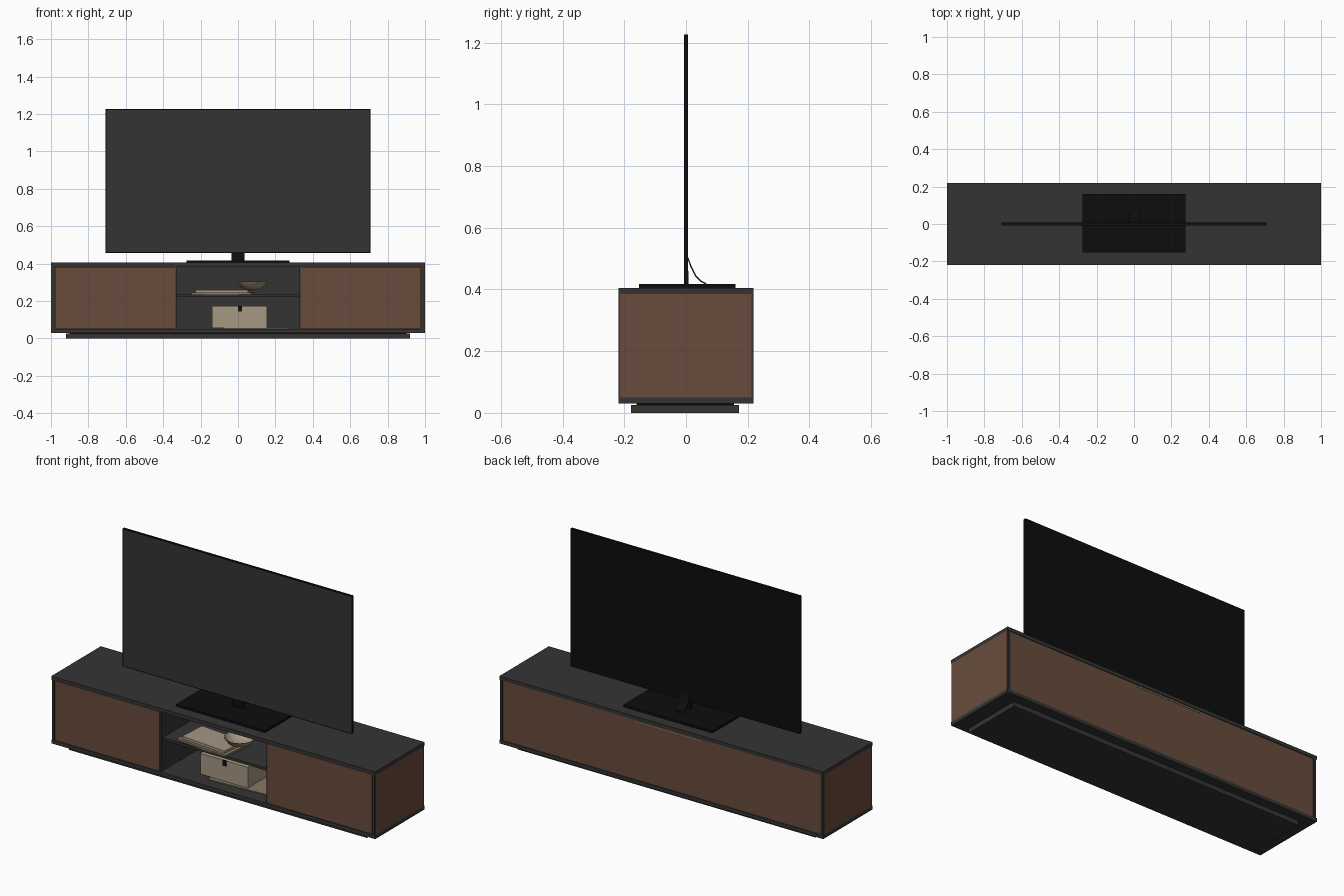
import bpy, bmesh, math
from mathutils import Matrix

if "Cube" in bpy.data.objects:
    bpy.data.objects.remove(bpy.data.objects["Cube"], do_unlink=True)


def material(name, rgb):
    m = bpy.data.materials.new(name)
    m.use_nodes = True
    m.diffuse_color = (*rgb, 1)
    m.node_tree.nodes["Principled BSDF"].inputs["Base Color"].default_value = (*rgb, 1)
    return m


GREY = material("charcoal", (0.034, 0.034, 0.034))
BLACK = material("black", (0.004, 0.004, 0.004))
WOOD = material("brown wood", (0.14, 0.072, 0.046))
BEIGE = material("beige", (0.38, 0.31, 0.225))
TAN = material("tan", (0.24, 0.185, 0.13))


def finish(bm, name, *mats):
    mesh = bpy.data.meshes.new(name)
    bmesh.ops.recalc_face_normals(bm, faces=bm.faces)
    bm.to_mesh(mesh)
    bm.free()
    for m in mats:
        mesh.materials.append(m)
    ob = bpy.data.objects.new(name, mesh)
    bpy.context.collection.objects.link(ob)
    return ob


def box_mesh(x, y, z, turn=0):
    """Box between bounds, optionally turned about its own vertical axis."""
    size = [b - a for a, b in (x, y, z)]
    mid = [(a + b) / 2 for a, b in (x, y, z)]
    bm = bmesh.new()
    bmesh.ops.create_cube(bm, size=1, matrix=Matrix.Translation(mid)
                          @ Matrix.Rotation(turn, 4, 'Z') @ Matrix.Diagonal((*size, 1)))
    return bm


def box(name, mat, x, y, z, turn=0):
    return finish(box_mesh(x, y, z, turn), name, mat)


def sheet(name, mat, points, x, thick):
    """Bent strip: a (y, z) profile extruded across x."""
    bm = bmesh.new()
    rows = [[bm.verts.new((s, y, z)) for y, z in points] for s in x]
    for i in range(len(points) - 1):
        bm.faces.new((rows[0][i], rows[0][i + 1], rows[1][i + 1], rows[1][i]))
    ob = finish(bm, name, mat)
    ob.modifiers.new("Thickness", 'SOLIDIFY').thickness = thick
    return ob


# Cabinet carcass
W, D = 1.0, 0.218
LOW, HIGH = 0.05, 0.385
box("plinth", GREY, (-0.92, 0.92), (-0.178, 0.172), (0, 0.026))
box("plinth_spacer", BLACK, (-0.9, 0.9), (-0.16, 0.155), (0.02, 0.032))
box("bottom_panel", GREY, (-W, W), (-D, D), (0.03, LOW))
box("top_panel", GREY, (-W, W), (-D, D), (HIGH, 0.405))
box("back_panel", WOOD, (-0.98, 0.98), (0.195, 0.214), (LOW, HIGH))
box("niche_back", GREY, (-0.33, 0.33), (0.18, 0.19), (LOW, HIGH))

for side, s in (("left", 1), ("right", -1)):
    def span(a, b):
        return sorted((s * a, s * b))
    box(side + "_side_frame", GREY, span(0.982, 0.996), (-D, D), (LOW, HIGH))
    box(side + "_side_veneer", WOOD, span(0.994, W), (-0.214, 0.212), (LOW, HIGH))
    box(side + "_divider", GREY, span(0.325, 0.34), (-0.212, 0.19), (LOW, HIGH))
    box(side + "_door", WOOD, span(0.333, 0.979), (-0.216, -0.196), (LOW + 0.002, HIGH - 0.002))

# Niche shelf and its contents
box("shelf", GREY, (-0.325, 0.325), (-0.2, 0.18), (0.222, 0.236))
box("large_book", TAN, (-0.24, 0.08), (-0.2, -0.01), (0.236, 0.246), -0.09)
box("small_book", BEIGE, (-0.22, 0.06), (-0.185, -0.025), (0.246, 0.26), -0.09)
box("magazine", TAN, (-0.08, 0.27), (-0.15, 0.08), (LOW, 0.056), 0.05)

# Turned bowl
profile = ((0, 0.262), (0.03, 0.262), (0.06, 0.275), (0.082, 0.304),
           (0.076, 0.304), (0.055, 0.281), (0.028, 0.269), (0, 0.269))
bm = bmesh.new()
ring = [bm.verts.new((r, 0, z)) for r, z in profile]
edges = [bm.edges.new(pair) for pair in zip(ring, ring[1:])]
bmesh.ops.spin(bm, geom=ring + edges, cent=(0, 0, 0), axis=(0, 0, 1),
               angle=math.tau, steps=32, use_duplicate=False)
bmesh.ops.remove_doubles(bm, verts=bm.verts, dist=0.0005)
bowl = finish(bm, "bowl", BEIGE)
bowl.location = (0.075, -0.09, 0)
bpy.context.view_layer.objects.active = bowl
bowl.select_set(True)
bpy.ops.object.shade_smooth_by_angle()

# Storage box with a dark finger notch
box("storage_box", BEIGE, (-0.138, 0.155), (-0.135, 0.09), (0.057, 0.173))
box("storage_box_notch", BLACK, (0, 0.022), (-0.138, -0.13), (0.143, 0.1735))

# Cable slot at the back
box("cable_slot", TAN, (-0.25, 0.16), (0.212, 0.216), (0.374, 0.38))

# Television: front face inset into bezel and screen
bm = box_mesh((-0.708, 0.708), (-0.007, 0.007), (0.457, 1.226))
bm.normal_update()
front = [f for f in bm.faces if f.normal.y < -0.9]
bmesh.ops.inset_region(bm, faces=front, thickness=0.006, depth=-0.001)
front[0].material_index = 1
finish(bm, "television", BLACK, GREY)

# Television stand
box("stand_base", BLACK, (-0.275, 0.275), (-0.153, 0.16), (0.405, 0.417))
box("stand_neck", BLACK, (-0.034, 0.034), (-0.006, 0.008), (0.415, 0.46))
sheet("stand_brace", BLACK, ((0.007, 0.505), (0.018, 0.475), (0.033, 0.445),
                             (0.05, 0.428), (0.066, 0.42)), (-0.03, 0.03), 0.004)
